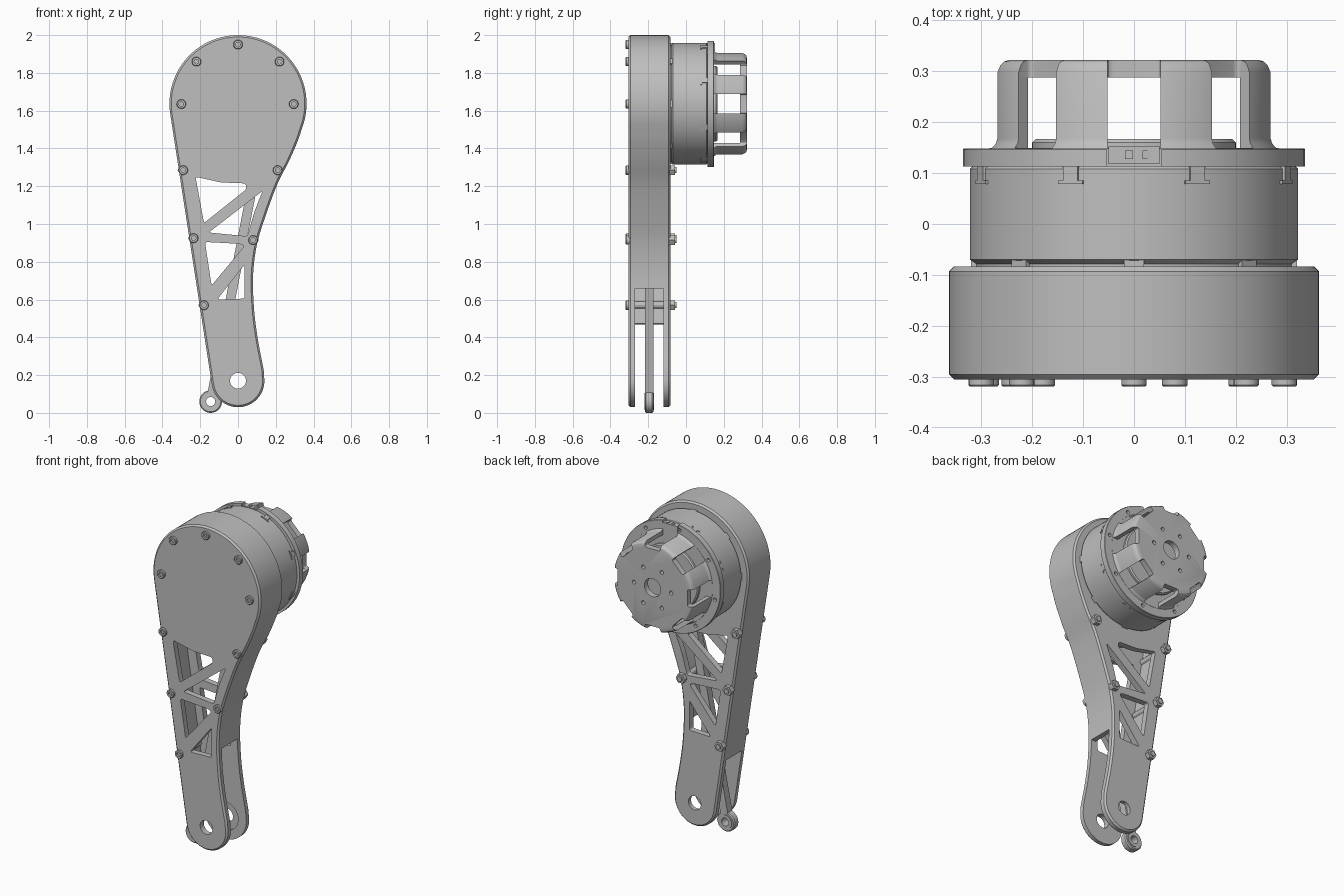
import bpy, bmesh
from math import sin, cos, pi, radians
from mathutils import Vector

cube = bpy.data.objects.get("Cube")
if cube:
    bpy.data.objects.remove(cube)

grey = bpy.data.materials.new("neutral grey")
grey.use_nodes = True
grey.diffuse_color = (0.52, 0.52, 0.52, 1)
grey.node_tree.nodes["Principled BSDF"].inputs["Base Color"].default_value = grey.diffuse_color

HUB = Vector((0, 1.637))     # motor axis in x, z
PIVOT = Vector((0, 0.17))    # lower joint


def arc(centre, radius, start, end, steps):
    angles = [radians(start + (end - start) * i / steps) for i in range(steps + 1)]
    return [centre + radius * Vector((cos(a), sin(a))) for a in angles]


def circle(centre, radius, steps=32):
    return arc(centre, radius, 0, 360, steps)[:-1]


def inset(points, distance):
    """Move a counter-clockwise outline inwards."""
    result = []
    for i, p in enumerate(points):
        t = (points[(i + 1) % len(points)] - points[i - 1]).normalized()
        result.append(p + distance * Vector((-t.y, t.x)))
    return result


def rounded(points, radius):
    """Round every corner of a polygon."""
    result = []
    for i, p in enumerate(points):
        a = p + (points[i - 1] - p).normalized() * radius
        b = p + (points[(i + 1) % len(points)] - p).normalized() * radius
        for t in (0, 0.25, 0.5, 0.75, 1):
            result.append(a * (1 - t) ** 2 + p * 2 * t * (1 - t) + b * t * t)
    return result


def spline(points, steps):
    """Smooth curve through the inner points."""
    result = []
    for a, b, c, d in zip(points, points[1:], points[2:], points[3:]):
        for i in range(steps):
            t = i / steps
            result.append(0.5 * (2 * b + (c - a) * t + (2 * a - 5 * b + 4 * c - d) * t ** 2
                                 + (3 * b - a - 3 * c + d) * t ** 3))
    return result


def block(angle, inner, outer, half):
    """Rectangle placed radially around the motor axis."""
    out = Vector((cos(radians(angle)), sin(radians(angle))))
    side = Vector((-out.y, out.x)) * half
    return [HUB + out * inner - side, HUB + out * outer - side,
            HUB + out * outer + side, HUB + out * inner + side]


def add_rings(bm, points, rings, hollow=False):
    """Stack copies of an outline along y; each ring is (y, inset)."""
    loops = []
    for y, distance in rings:
        outline = inset(points, distance) if distance else points
        loops.append([bm.verts.new((p.x, y, p.y)) for p in outline])
    pairs = list(zip(loops, loops[1:]))
    if hollow:
        pairs.append((loops[-1], loops[0]))
    n = len(points)
    for low, high in pairs:
        for i in range(n):
            j = (i + 1) % n
            bm.faces.new((low[i], low[j], high[j], high[i]))
    return loops[0], loops[-1]


def loft(name, points, rings, hollow=False, holes=()):
    """Solid, tube, or plate with through holes given as (outline, rings)."""
    bm = bmesh.new()
    ends = [add_rings(bm, points, rings, hollow)]
    ends += [add_rings(bm, outline, hole_rings) for outline, hole_rings in holes]
    for loops in () if hollow else zip(*ends):
        if holes:
            edges = [bm.edges.get((loop[i - 1], loop[i])) for loop in loops for i in range(len(loop))]
            bmesh.ops.triangle_fill(bm, use_beauty=True, edges=edges, normal=(0, 1, 0))
        else:
            bm.faces.new(loops[0])
    bmesh.ops.recalc_face_normals(bm, faces=bm.faces)
    mesh = bpy.data.meshes.new(name)
    bm.to_mesh(mesh)
    bm.free()
    mesh.materials.append(grey)
    obj = bpy.data.objects.new(name, mesh)
    bpy.context.collection.objects.link(obj)
    return obj


def activate(obj):
    bpy.ops.object.select_all(action="DESELECT")
    obj.select_set(True)
    bpy.context.view_layer.objects.active = obj


def cut(obj, points, y0, y1):
    cutter = loft("cutter", points, [(y0, 0), (y1, 0)])
    cutter.hide_render = True
    mod = obj.modifiers.new("cut", "BOOLEAN")
    mod.operation, mod.solver, mod.object = "DIFFERENCE", "EXACT", cutter
    activate(obj)
    bpy.ops.object.modifier_apply(modifier=mod.name)
    bpy.data.objects.remove(cutter)


# Leg outline: pivot arc, curved right edge, motor arc, straight left edge
right_edge = [Vector(p) for p in (
    (0.14, 0.15), (0.137, 0.22), (0.105, 0.39), (0.085, 0.55), (0.08, 0.73), (0.1, 0.89),
    (0.145, 1.04), (0.21, 1.215), (0.278, 1.35), (0.337, 1.5), (0.363, 1.637))]
pivot_arc = arc(PIVOT, 0.14, 188.6, 370, 28)
motor_arc = arc(HUB, 0.363, -22, 188.6, 48)
left_edge = [motor_arc[-1].lerp(pivot_arc[0], i / 9) for i in range(1, 9)]
outline = pivot_arc + spline(right_edge, 5) + motor_arc + left_edge

# Truss openings shared by both plates
openings = [
    [(-0.225, 1.25), (-0.18, 1.005), (0.045, 1.185), (0.04, 1.215), (-0.09, 1.22)],
    [(-0.155, 0.955), (0.05, 0.935), (0.085, 1.06), (0.13, 1.175)],
    [(-0.175, 0.905), (-0.14, 0.675), (0.035, 0.885), (0.01, 0.895)],
    [(-0.11, 0.6), (0.035, 0.605), (0.035, 0.785)],
]
openings = [rounded([Vector(p) for p in opening], 0.014) for opening in openings]
bore = circle(PIVOT, 0.042)

# Front and back plates, the back one counterbored on its inner side
front, back = (-0.305, -0.27), (-0.12, -0.083)
loft("front_plate", outline, [(front[0], 0.01), (-0.295, 0), (front[1], 0)],
     holes=[(hole, [(y, 0) for y in front]) for hole in openings + [bore]])
loft("back_plate", outline, [(back[0], 0), (-0.093, 0), (back[1], 0.01)],
     holes=[(hole, [(y, 0) for y in back]) for hole in openings]
     + [(bore, [(back[0], -0.043), (-0.108, -0.043), (-0.108, 0), (back[1], 0)])])

# Side wall between the plates, open towards the foot
inner = inset(outline, 0.03)
span = [i for i, p in enumerate(outline) if p.y > (0.645 if p.x > 0 else 0.46)]
wall = [outline[i] for i in span] + [inner[i] for i in reversed(span)]
loft("side_wall", wall, [(-0.271, 0), (-0.119, 0)])
loft("gear_housing", circle(HUB, 0.34, 64), [(-0.272, 0), (-0.118, 0)])

# Push rod with its bearing eye
eye, top = Vector((-0.145, 0.06)), Vector((0.1, 1.32))
along = (top - eye).normalized()
side = Vector((along.y, -along.x)) * 0.025
start = eye + along * 0.045
loft("push_rod", [start - side, start + side, top + side, top - side],
     [(-0.217, 0), (-0.173, 0)])
loft("rod_eye", circle(eye, 0.06),
     [(-0.217, 0.006), (-0.211, 0), (-0.179, 0), (-0.173, 0.006),
      (-0.173, 0.017), (-0.217, 0.017)], hollow=True)
loft("rod_bearing", circle(eye, 0.044),
     [(-0.221, 0.005), (-0.221, 0), (-0.169, 0), (-0.169, 0.005),
      (-0.169, 0.02), (-0.221, 0.02)], hollow=True)

# Cap screws in front, hex nuts behind the lower ones
screws = [(0, 1.95), (-0.22, 1.86), (0.22, 1.86), (-0.3, 1.635), (0.295, 1.635),
          (-0.29, 1.285), (0.21, 1.285), (-0.235, 0.925), (0.08, 0.915), (-0.18, 0.57)]
for x, z in screws:
    spot = Vector((x, z))
    loft("cap_screw", circle(spot, 0.025, 18),
         [(-0.308, 0.013), (-0.319, 0.013), (-0.319, 0.003), (-0.316, 0), (-0.29, 0)])
    if z < 1.5:
        loft("standoff", circle(spot, 0.02, 12), [(-0.272, 0), (-0.118, 0)])
        loft("hex_nut", circle(spot, 0.03, 6), [(-0.09, 0), (-0.058, 0)])
        loft("bolt_end", circle(spot, 0.016, 12), [(-0.09, 0), (-0.05, 0)])

# Motor body with a stepped collar
loft("motor_body", circle(HUB, 0.322, 96),
     [(-0.09, 0.012), (-0.078, 0.012), (-0.07, 0), (0.108, 0), (0.114, 0.006)])
for k in range(8):
    angle = 45 * k + 22.5
    loft("motor_clip", block(angle, 0.3, 0.326, 0.026), [(0.078, 0), (0.085, 0)])
    loft("clip_screw", block(angle, 0.3, 0.327, 0.015), [(0.085, 0), (0.114, 0)])
    loft("collar_tab", block(angle + 22.5, 0.29, 0.32, 0.02), [(-0.085, 0), (-0.068, 0)])

# Rear flange with screw holes and a connector notch
flange = loft("rear_flange", circle(HUB, 0.336, 96), [(0.113, 0), (0.146, 0), (0.148, 0.002)])
for k in range(8):
    cut(flange, circle(HUB + Vector((cos(k * pi / 4 + 0.2), sin(k * pi / 4 + 0.2))) * 0.305,
                       0.011, 12), 0.13, 0.2)
cut(flange, block(90, 0.29, 0.4, 0.054), 0.1, 0.2)
loft("connector", block(90, 0.28, 0.32, 0.05), [(0.118, 0), (0.153, 0)])
for x in (-0.01, 0.026):
    loft("connector_pin", block(90 - x * 170, 0.3, 0.324, 0.008), [(0.128, 0), (0.144, 0)])
loft("rear_hub", circle(HUB, 0.2, 64), [(0.14, 0), (0.16, 0), (0.167, 0.007)])

# Rear cage: hollow drum opened into eight arms
cage = loft("rear_cage", circle(HUB, 0.273, 96),
            [(0.14, -0.014), (0.15, -0.01), (0.158, -0.003), (0.168, 0), (0.298, 0),
             (0.312, 0.006), (0.319, 0.013), (0.322, 0.024)])
cut(cage, circle(HUB, 0.248, 64), 0.1, 0.287)
for k in range(8):
    cut(cage, block(45 * k, 0.17, 0.4, 0.052), 0.149, 0.287)
    cut(cage, rounded(block(45 * k, 0.235, 0.4, 0.052), 0.012), 0.2, 0.4)
cut(cage, circle(HUB, 0.055), 0.2, 0.4)
for k in range(6):
    cut(cage, circle(HUB + Vector((cos(k * pi / 3), sin(k * pi / 3))) * 0.125, 0.012, 12), 0.2, 0.4)

# Smooth curved faces, keep edges sharp
for obj in bpy.context.collection.objects:
    if obj.type == "MESH" and obj.data.materials and obj.data.materials[0] == grey:
        activate(obj)
        bpy.ops.object.shade_smooth_by_angle(angle=radians(25))
